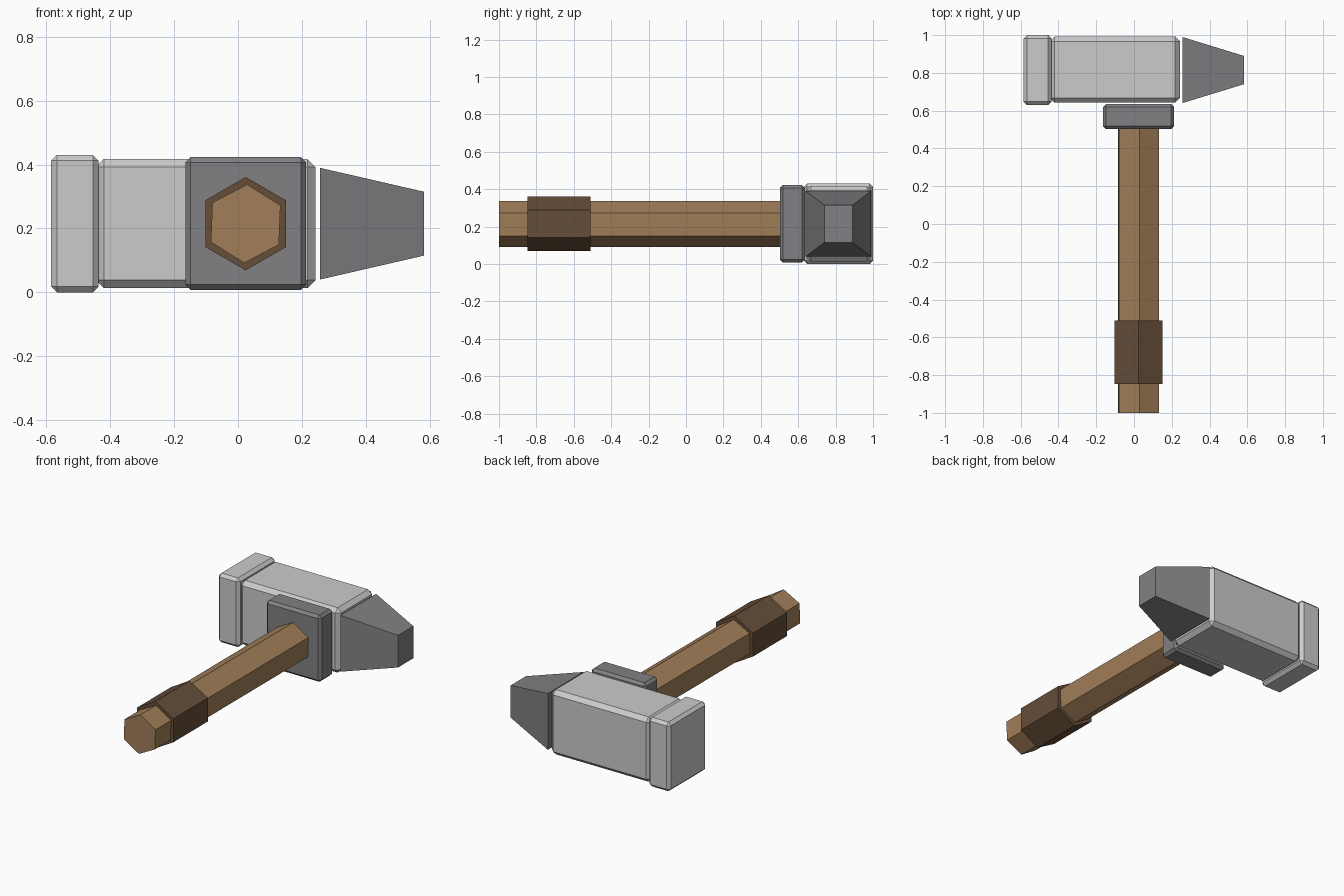
import bpy, bmesh
from math import cos, sin, radians

if "Cube" in bpy.data.objects:
    bpy.data.objects.remove(bpy.data.objects["Cube"])


def material(name, rgb):
    m = bpy.data.materials.new(name)
    m.diffuse_color = (*rgb, 1)
    m.use_nodes = True
    m.node_tree.nodes["Principled BSDF"].inputs["Base Color"].default_value = m.diffuse_color
    return m


def loft(name, lower, upper, mat, bevel=0):
    """Closed flat-shaded solid between two matching outlines."""
    bm = bmesh.new()
    a = [bm.verts.new(p) for p in lower]
    b = [bm.verts.new(p) for p in upper]
    bm.faces.new(a)
    bm.faces.new(b)
    for i in range(len(a)):
        j = (i + 1) % len(a)
        bm.faces.new((a[i], a[j], b[j], b[i]))
    bmesh.ops.recalc_face_normals(bm, faces=bm.faces)
    if bevel:
        bmesh.ops.bevel(bm, geom=bm.edges[:], offset=bevel, segments=1,
                        profile=0.5, affect='EDGES')
    mesh = bpy.data.meshes.new(name)
    bm.to_mesh(mesh)
    bm.free()
    obj = bpy.data.objects.new(name, mesh)
    bpy.context.collection.objects.link(obj)
    if mat:
        mesh.materials.append(mat)
    return obj


def rect(x, y, z):
    return [(x, y[0], z[0]), (x, y[1], z[0]), (x, y[1], z[1]), (x, y[0], z[1])]


def box(name, x, y, z, bevel, mat=None):
    return loft(name, rect(x[0], y, z), rect(x[1], y, z), mat, bevel)


def hex_bar(name, r, y0, y1, mat, turn=0):
    def ring(y):
        angles = [radians(90 + turn + 60 * i) for i in range(6)]
        return [(0.024 + r * cos(t), y, 0.215 + r * sin(t)) for t in angles]
    return loft(name, ring(y0), ring(y1), mat)


wood = material("wood", (0.36, 0.21, 0.10))
leather = material("leather", (0.13, 0.075, 0.04))
dark_steel = material("dark_steel", (0.22, 0.22, 0.23))

# Hammer head: main block, striking face and tapered rear spike
box("head_block", (-0.445, 0.243), (0.642, 0.992), (0.014, 0.417), 0.025)
box("striking_face", (-0.585, -0.436), (0.63, 1.0), (0, 0.43), 0.018)
loft("tapered_spike", rect(0.256, (0.64, 0.99), (0.04, 0.39)),
     rect(0.582, (0.74, 0.89), (0.115, 0.315)), dark_steel)

# Collar joining head and handle
box("collar", (-0.164, 0.213), (0.502, 0.635), (0.008, 0.423), 0.016, dark_steel)

# Six-sided handle and grip wrap
hex_bar("handle", 0.123, -1.0, 0.55, wood, turn=-2.2)
hex_bar("grip_wrap", 0.146, -0.847, -0.51, leather)
